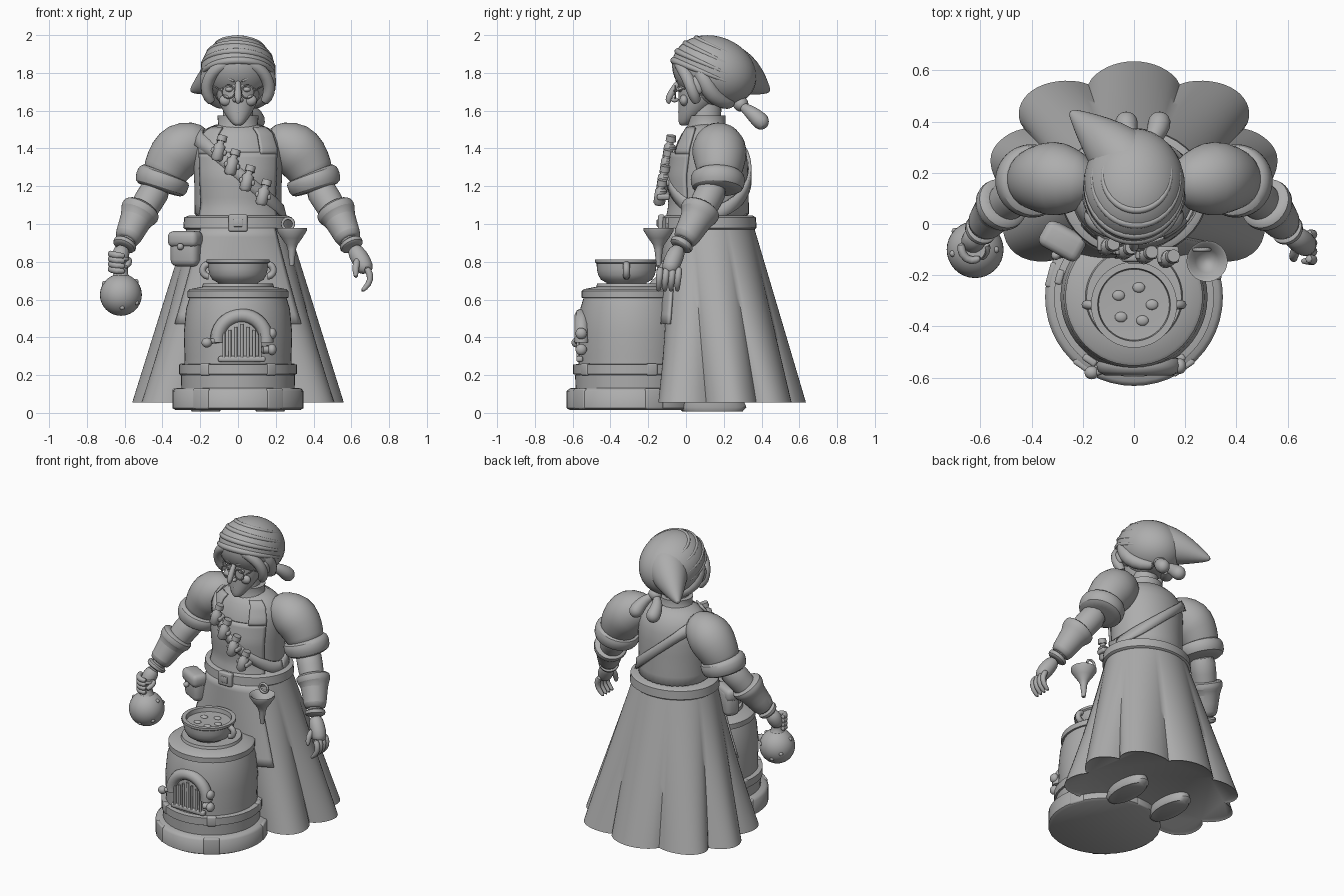
import bpy, bmesh, math
from mathutils import Vector, Matrix

mat = bpy.data.materials.new("clay_grey")
mat.diffuse_color = (0.42, 0.42, 0.42, 1)
TAU = math.tau


def finish(name, bm, angle=50, sub=0, solid=0):
    bmesh.ops.recalc_face_normals(bm, faces=bm.faces)
    me = bpy.data.meshes.new(name)
    bm.to_mesh(me)
    bm.free()
    ob = bpy.data.objects.new(name, me)
    bpy.context.collection.objects.link(ob)
    me.materials.append(mat)
    if solid:
        m = ob.modifiers.new("thickness", 'SOLIDIFY')
        m.thickness, m.offset = solid, 0
    if sub:
        m = ob.modifiers.new("smooth", 'SUBSURF')
        m.levels = m.render_levels = sub
    bpy.ops.object.select_all(action='DESELECT')
    ob.select_set(True)
    bpy.context.view_layer.objects.active = ob
    bpy.ops.object.shade_smooth_by_angle(angle=math.radians(angle))
    return ob


def skin(name, rings, **kw):
    """Closed skin over a list of vertex rings."""
    bm = bmesh.new()
    vs = [[bm.verts.new(p) for p in r] for r in rings]
    n = len(vs[0])
    for a, b in zip(vs, vs[1:]):
        for i in range(n):
            bm.faces.new((a[i], a[(i + 1) % n], b[(i + 1) % n], b[i]))
    bm.faces.new(vs[0])
    bm.faces.new(vs[-1])
    return finish(name, bm, **kw)


def loft(name, rings, n=32, **kw):
    """Rings given as (z, cx, cy, rx, ry)."""
    return skin(name, [[(cx + rx * math.cos(TAU * i / n), cy + ry * math.sin(TAU * i / n), z)
                        for i in range(n)] for z, cx, cy, rx, ry in rings], **kw)


def lathe(name, x, y, prof, n=48, **kw):
    return loft(name, [(z, x, y, r, r) for r, z in prof], n, **kw)


def tube(name, pts, n=12, sub=1, **kw):
    """Round tube through points (x, y, z, radius)."""
    P = [Vector(p[:3]) for p in pts]
    rings = []
    u = None
    for i, p in enumerate(P):
        t = (P[min(i + 1, len(P) - 1)] - P[max(i - 1, 0)]).normalized()
        if u is None:
            u = t.orthogonal()
        u = (u - t * u.dot(t)).normalized()
        w = t.cross(u)
        rings.append([p + (u * math.cos(TAU * k / n) + w * math.sin(TAU * k / n)) * pts[i][3] for k in range(n)])
    return skin(name, rings, sub=sub, **kw)


def ball(name, c, s, rx=0):
    bm = bmesh.new()
    M = Matrix.Translation(c) @ Matrix.Rotation(rx, 4, 'X') @ Matrix.Diagonal((*s, 1))
    bmesh.ops.create_uvsphere(bm, u_segments=32, v_segments=20, radius=1, matrix=M)
    return finish(name, bm)


def box(name, c, s, rz=0, bevel=0.01, ry=0):
    bm = bmesh.new()
    M = Matrix.Translation(c) @ Matrix.Rotation(rz, 4, 'Z') @ Matrix.Rotation(ry, 4, 'Y') @ Matrix.Diagonal((*s, 1))
    bmesh.ops.create_cube(bm, size=1, matrix=M)
    bmesh.ops.bevel(bm, geom=bm.edges[:], offset=bevel, segments=3, affect='EDGES', profile=0.5)
    return finish(name, bm)


def patch(name, f, nu, nv, thick):
    bm = bmesh.new()
    g = [[bm.verts.new(f(i / nu, j / nv)) for j in range(nv + 1)] for i in range(nu + 1)]
    for i in range(nu):
        for j in range(nv):
            bm.faces.new((g[i][j], g[i + 1][j], g[i + 1][j + 1], g[i][j + 1]))
    return finish(name, bm, solid=thick)


def hoop(name, c, r, th, arc=(0, 360), n=18):
    a0, a1 = map(math.radians, arc)
    A = [a0 + (a1 - a0) * i / n for i in range(n + 1)]
    return tube(name, [(c[0] + r * math.cos(a), c[1], c[2] + r * math.sin(a), th) for a in A], n=8, sub=0)


# Skirt: eight deepening folds, squarer toward the front
def skirt_pt(a, t, lobes=True, off=0):
    k = (1 - 0.17 * t * (1 - abs(math.cos(4 * a)) ** 0.8)) if lobes else 1
    f = t * math.sin(2 * a) ** 2 if math.sin(a) < 0 else 0
    rx, ry = 0.265 + 0.295 * t + off, 0.235 + 0.15 * t + off
    return Vector((rx * k * (1 + .17 * f) * math.cos(a), 0.12 + 0.13 * t + ry * k * (1 + .34 * f) * math.sin(a),
                   1.0 - 0.945 * t))


rows = [[skirt_pt(TAU * i / 128, t / 12) for i in range(128)] for t in range(13)]
rows.append([Vector((p.x * .97, .25 + (p.y - .25) * .97, .065)) for p in rows[-1]])
skin("skirt", rows)
patch("apron_skirt", lambda u, v: skirt_pt(math.radians(226 + 88 * u), 0.02 + 0.54 * v, False, 0.006), 24, 10, 0.014)
for s in (-1, 1):
    loft("shoe", [(.008, s * .17, .14, .075, .16), (.03, s * .17, .14, .085, .18),
                  (.1, s * .17, .14, .07, .15)], 24)

# Torso, bib and diagonal strap
TOR = [(1.0, .125, .25, .225), (1.1, .125, .225, .205), (1.25, .12, .235, .21), (1.4, .13, .24, .195),
       (1.48, .13, .21, .155), (1.54, .12, .12, .1)]
loft("torso", [(z, 0, cy, rx, ry) for z, cy, rx, ry in TOR], 40, sub=1)


def torso_pt(a, z, off=0):
    z = min(max(z, 1.0), 1.54)
    for A, B in zip(TOR, TOR[1:]):
        if z <= B[0]:
            f = (z - A[0]) / (B[0] - A[0])
            cy, rx, ry = (A[k] + (B[k] - A[k]) * f for k in (1, 2, 3))
            return Vector(((rx + off) * math.cos(a), cy + (ry + off) * math.sin(a), z))


def strap(u, v):
    a, z = TAU * u, 1.27
    for _ in range(8):
        z = 0.5 * z + 0.5 * (1.27 - 0.9 * torso_pt(a, z).x)
    return torso_pt(a, z + 0.075 * (v - 0.5), 0.01)


patch("bib", lambda u, v: torso_pt(math.radians(214 + 112 * u), 1.02 + .36 * v, .006), 20, 12, 0.014)
for a0 in (214, 298):
    patch("bib_strap", lambda u, v: torso_pt(math.radians(a0 + 28 * u), 1.37 + .14 * v, .007), 8, 8, 0.014)
patch("shoulder_strap", strap, 64, 2, 0.016)
for x, z in ((-.1, 1.4), (-.03, 1.325), (.05, 1.24), (.135, 1.165)):
    y = -.085 - (1.4 - z) * .2
    tube("vial", [(x - .015, y - .01, z - .065, .02), (x - .013, y - .01, z - .055, .031), (x + .004, y, z + .015, .031),
                  (x + .007, y, z + .025, .018), (x + .012, y + .004, z + .04, .018)], 16, 0)
    tube("vial_cork", [(x + .012, y + .004, z + .038, .027), (x + .02, y + .008, z + .068, .025)], 16, 0)
    box("vial_loop", (x - .002, y + .012, z - .015), (.085, .065, .03), ry=.25)

# Belt and hanging things
loft("belt", [(.97, 0, .122, .275, .24), (.98, 0, .122, .29, .252), (1.035, 0, .122, .285, .248), (1.045, 0, .122, .26, .23)], 40)
box("buckle", (0, -.13, 1.005), (.1, .035, .09))
box("buckle_centre", (0, -.145, 1.005), (.05, .02, .04), bevel=.005)
box("pouch", (-.275, -.06, .865), (.16, .1, .18), rz=-.5, bevel=.035)
box("pouch_flap", (-.279, -.067, .92), (.175, .11, .085), rz=-.5, bevel=.03)
ball("pouch_button", (-.305, -.122, .88), (.018, .018, .018))
lathe("funnel", .285, -.145, [(.012, .78), (.022, .865), (.03, .89), (.055, .925), (.08, .965), (.08, .98),
                              (.07, .975), (.045, .93), (.015, .9)], 32)
hoop("funnel_hook", (.265, -.1, 1.0), .03, .008)

# Arms, mirrored
for s in (-1, 1):
    tube("puff_sleeve", [(s * .15, .16, 1.44, .07), (s * .21, .165, 1.435, .115), (s * .295, .175, 1.405, .15),
                         (s * .345, .18, 1.35, .143), (s * .385, .175, 1.28, .122), (s * .41, .165, 1.22, .11)], 20)
    tube("sleeve_cuff", [(s * .385, .17, 1.275, .11), (s * .39, .17, 1.265, .142), (s * .4, .168, 1.23, .147),
                         (s * .415, .165, 1.185, .139), (s * .418, .165, 1.175, .1)], 24)
    tube("forearm", [(s * .41, .16, 1.22, .085), (s * .47, .11, 1.13, .083), (s * .545, .045, 1.0, .07),
                     (s * .61, -.035, .87, .048)], 16)
    tube("glove_cuff", [(s * .505, .085, 1.09, .08), (s * .508, .082, 1.085, .11), (s * .53, .065, 1.045, .105),
                        (s * .535, .06, 1.035, .084), (s * .587, -.005, .92, .073), (s * .592, -.012, .91, .055)], 20)
    tube("wrist_band", [(s * .592, -.015, .905, .05), (s * .595, -.018, .9, .068), (s * .605, -.03, .88, .064),
                        (s * .607, -.033, .875, .045)], 16)
# Open hand
tube("open_palm", [(.605, -.035, .88, .04), (.64, -.06, .83, .052), (.675, -.085, .765, .05), (.68, -.09, .74, .03)])
for i in range(4):
    y = -.135 + .033 * i
    tube("finger", [(.675, y, .775, .02), (.705, y - .005, .73, .021), (.695, y - .01, .68, .018), (.65, y - .01, .64, .012)], 8)
tube("thumb", [(.635, -.09, .82, .022), (.62, -.13, .77, .021), (.625, -.14, .71, .013)], 8)
# Gripping hand and round flask
tube("grip_palm", [(-.605, -.035, .88, .04), (-.625, -.06, .835, .052), (-.635, -.08, .785, .045), (-.635, -.085, .765, .02)])
for i in range(4):
    z = .845 - .027 * i
    tube("grip_finger", [(-.675, -.07, z, .018), (-.675, -.12, z - .005, .02), (-.635, -.15, z - .012, .02),
                         (-.595, -.13, z - .015, .015)], 8)
tube("grip_thumb", [(-.58, -.07, .82, .022), (-.575, -.11, .79, .02), (-.6, -.14, .77, .014)], 8)
ball("flask", (-.62, -.1, .625), (.111, .111, .111))
lathe("flask_neck", -.62, -.1, [(.05, .72), (.038, .735), (.035, .8), (.045, .81), (.04, .825)], 20)
for a in range(7):
    t, h = a * 2.4, .07 * math.cos(a * 1.7)
    r = math.sqrt(.107 ** 2 - h * h)
    ball("flask_bump", (-.62 + r * math.cos(t), -.1 + r * math.sin(t), .625 + h), (.013, .013, .013))

# Head: neck, face and features
loft("neck", [(1.47, 0, .11, .1, .1), (1.55, 0, .1, .08, .085), (1.68, 0, .11, .08, .08)], 24)
loft("collar", [(1.49, 0, .115, .135, .115), (1.53, 0, .11, .105, .1), (1.575, 0, .11, .11, .1), (1.575, 0, .11, .09, .08)], 28)
loft("face", [(1.52, 0, -.014, .016, .016), (1.535, 0, -.004, .036, .036), (1.58, 0, .028, .07, .07), (1.64, 0, .065, .102, .105),
              (1.7, 0, .085, .12, .125), (1.78, 0, .095, .127, .135), (1.86, 0, .1, .125, .14), (1.92, 0, .11, .09, .1)], 28, sub=1)
tube("nose", [(0, -.03, 1.765, .014), (0, -.06, 1.725, .017), (0, -.085, 1.68, .02), (0, -.096, 1.655, .017),
              (0, -.088, 1.635, .008)], 12)
tube("mouth", [(-.035, -.022, 1.588, .005), (0, -.043, 1.596, .008), (.035, -.022, 1.588, .005)], 8)
ball("head_back", (0, .14, 1.755), (.155, .155, .14))
for s in (-1, 1):
    ball("nostril", (s * .016, -.06, 1.657), (.012, .02, .013))
    ball("cheek", (s * .065, -.01, 1.655), (.034, .024, .03))
    ball("eye", (s * .046, -.028, 1.712), (.02, .016, .013))
    hoop("spectacle_rim", (s * .05, -.058, 1.7), .034, .004)
    tube("spectacle_arm", [(s * .084, -.056, 1.702, .004), (s * .135, .05, 1.735, .004)], 6, 0)
    tube("brow", [(s * .014, -.048, 1.752, .01), (s * .05, -.045, 1.776, .011), (s * .095, -.012, 1.765, .006)], 8)
    ball("ear", (s * .168, .06, 1.735), (.02, .03, .048), rx=.3)
    # Hair parted in the middle, swept out and back to a knot
    tube("hair_front", [(s * .0, -.045, 1.862, .02), (s * .065, -.04, 1.852, .03), (s * .13, -.008, 1.81, .036),
                        (s * .165, .02, 1.75, .034), (s * .168, .04, 1.69, .034), (s * .135, .06, 1.635, .025)], 12)
    tube("hair_side", [(s * .15, .06, 1.83, .04), (s * .165, .1, 1.76, .045), (s * .15, .13, 1.69, .05),
                       (s * .1, .2, 1.64, .04), (s * .04, .25, 1.64, .03)], 12)
tube("spectacle_bridge", [(-.018, -.06, 1.705, .004), (0, -.08, 1.71, .004), (.018, -.06, 1.705, .004)], 6, 0)

# Head scarf with folds, a point and knotted ends
SC, SR, TILT = Vector((0, .15, 1.81)), (.198, .23, .182), -.38


def scarf_fold(lat, rise, thick):
    pts = []
    for i in range(25):
        a = math.radians(-25 + 230 * i / 24)
        b = math.radians(lat + rise * i / 24)
        d = Vector((SR[0] * math.cos(b) * math.cos(a), -SR[1] * math.cos(b) * math.sin(a), SR[2] * math.sin(b)))
        p = SC + Matrix.Rotation(TILT, 3, 'X') @ (d * .965)
        pts.append((*p, thick * (.35 + .65 * math.sin(math.pi * i / 24))))
    tube("scarf_fold", pts, 10, 1)


ball("scarf", SC, SR, rx=TILT)
for lat, rise, th in ((-9, 0, .021), (4, 8, .018), (20, 14, .016), (40, 12, .015)):
    scarf_fold(lat, rise, th)
tube("scarf_point", [(.03, .16, 1.84, .14), (-.03, .24, 1.815, .14), (-.11, .32, 1.78, .105), (-.18, .38, 1.74, .062),
                     (-.225, .42, 1.715, .03), (-.25, .44, 1.705, .01)], 16)
ball("scarf_knot", (.03, .29, 1.635), (.045, .04, .04))
for x in (-.03, .1):
    tube("scarf_end", [(.03, .28, 1.635, .018), (x * .8, .335, 1.6, .035), (x, .39, 1.55, .05), (x, .415, 1.525, .042),
                       (x, .43, 1.515, .012)], 12)

# Stove
SY = -.285
lathe("stove_base", 0, SY, [(.33, .015), (.347, .025), (.347, .115), (.33, .13), (.28, .135)])
lathe("stove_body", 0, SY, [(.3, .13), (.302, .2), (.285, .21), (.283, .3), (.287, .42), (.275, .55), (.257, .61)])
lathe("stove_band", 0, SY, [(.27, .2), (.312, .205), (.312, .255), (.27, .262)])
lathe("stove_top", 0, SY, [(.24, .605), (.268, .61), (.268, .645), (.255, .655), (.19, .668), (.185, .685), (.1, .685)])
for d in (20, 95, 165, 235, 305):
    a = math.radians(d)
    box("base_clamp", (.333 * math.cos(a), SY + .333 * math.sin(a), .075), (.03, .1, .11), rz=a)
    box("band_clamp", (.3 * math.cos(a), SY + .3 * math.sin(a), .23), (.03, .06, .065), rz=a)
# Oven door with grille
hoop("oven_arch", (.02, -.553, .385), .13, .038, (-5, 185))
box("oven_sill", (.02, -.563, .285), (.25, .035, .03))
for i in range(7):
    x = -.075 + .032 * i
    tube("grille_bar", [(x, -.573, .29, .008), (x, -.573, .47 - abs(x - .02) * .5, .008)], 8, 0)
for z in (.335, .42):
    tube("hinge", [(.13, -.56, z, .02), (.185, -.545, z, .022)], 10, 0)
    ball("hinge_bolt", (.18, -.555, z), (.024, .03, .03))
tube("oven_handle", [(-.1, -.565, .385, .014), (-.165, -.585, .375, .014)], 10, 0)
ball("oven_knob", (-.165, -.58, .372), (.028, .026, .026))

# Cooking pot
PY = -.315
lathe("pot", 0, PY, [(.1, .68), (.108, .69), (.135, .705), (.15, .73), (.157, .76), (.158, .79), (.168, .797),
                     (.168, .812), (.142, .812), (.138, .785), (.1, .783)])
for s, arc in ((-1, (90, 270)), (1, (-90, 90))):
    hoop("pot_handle", (s * .155, PY, .755), .032, .018, arc)
for i in range(5):
    a = i * 1.3
    ball("stew_lump", (.07 * math.cos(a), PY + .07 * math.sin(a), .783), (.024, .02, .012))
